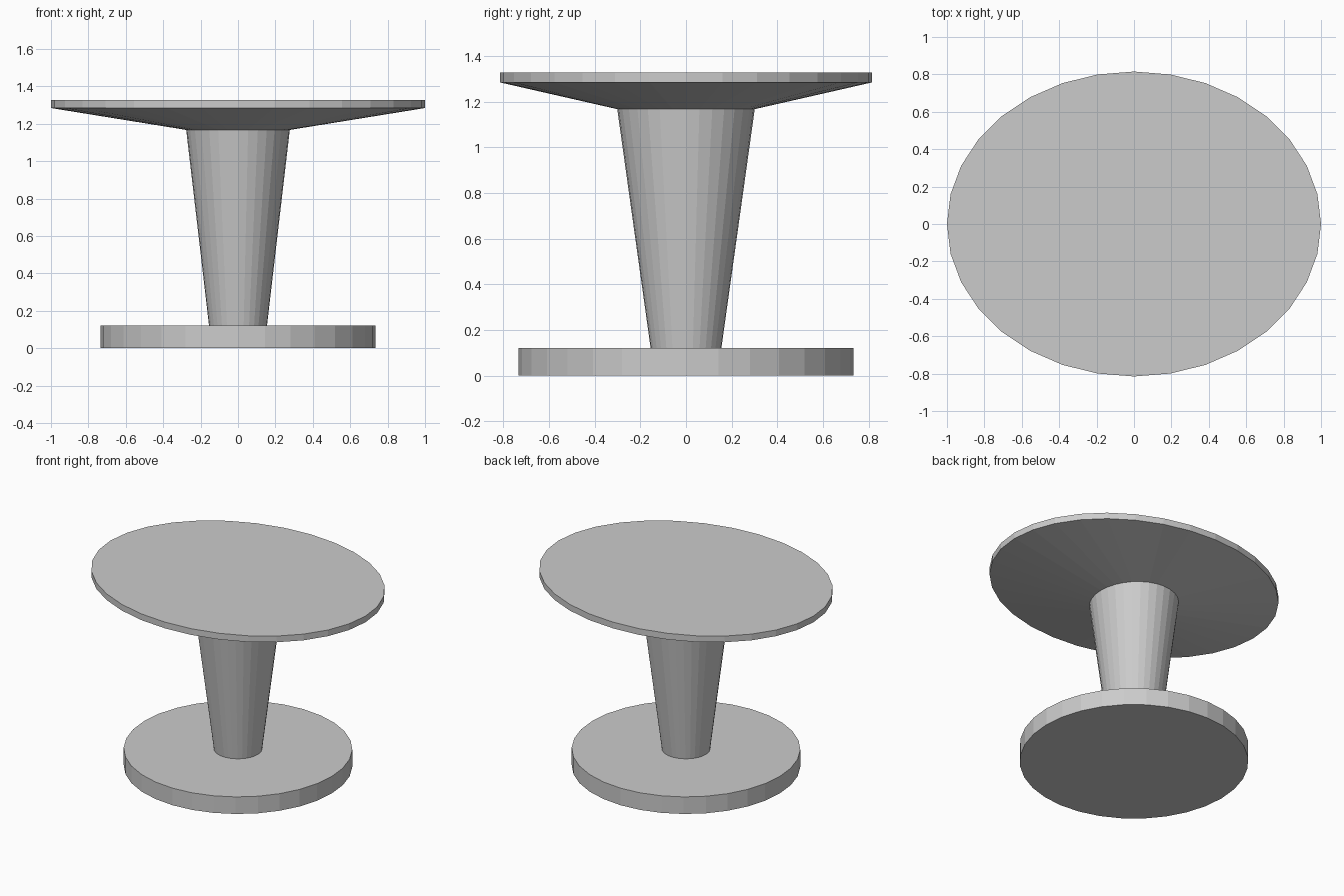
import bpy, bmesh
from math import cos, sin, tau

if "Cube" in bpy.data.objects:
    bpy.data.objects.remove(bpy.data.objects["Cube"])

SIDES = 32


def loft(name, sections):
    """Stack elliptical rings (rx, ry, z), bridge them and cap both ends."""
    bm = bmesh.new()
    rings = []
    for rx, ry, z in sections:
        rings.append([bm.verts.new((rx * cos(tau * i / SIDES), ry * sin(tau * i / SIDES), z))
                      for i in range(SIDES)])
    for low, high in zip(rings, rings[1:]):
        for i in range(SIDES):
            j = (i + 1) % SIDES
            bm.faces.new((low[i], low[j], high[j], high[i]))
    bm.faces.new(rings[0][::-1])
    bm.faces.new(rings[-1])
    mesh = bpy.data.meshes.new(name)
    bm.to_mesh(mesh)
    bm.free()
    obj = bpy.data.objects.new(name, mesh)
    bpy.context.collection.objects.link(obj)
    return obj


# Round foot
loft("base", [(0.735, 0.733, 0), (0.735, 0.733, 0.121)])

# Flared stem widening into the oval top, with a thin vertical rim
loft("stem_and_top", [(0.155, 0.155, 0.121),
                      (0.277, 0.301, 1.167),
                      (1.0, 0.815, 1.284),
                      (1.0, 0.815, 1.328)])
